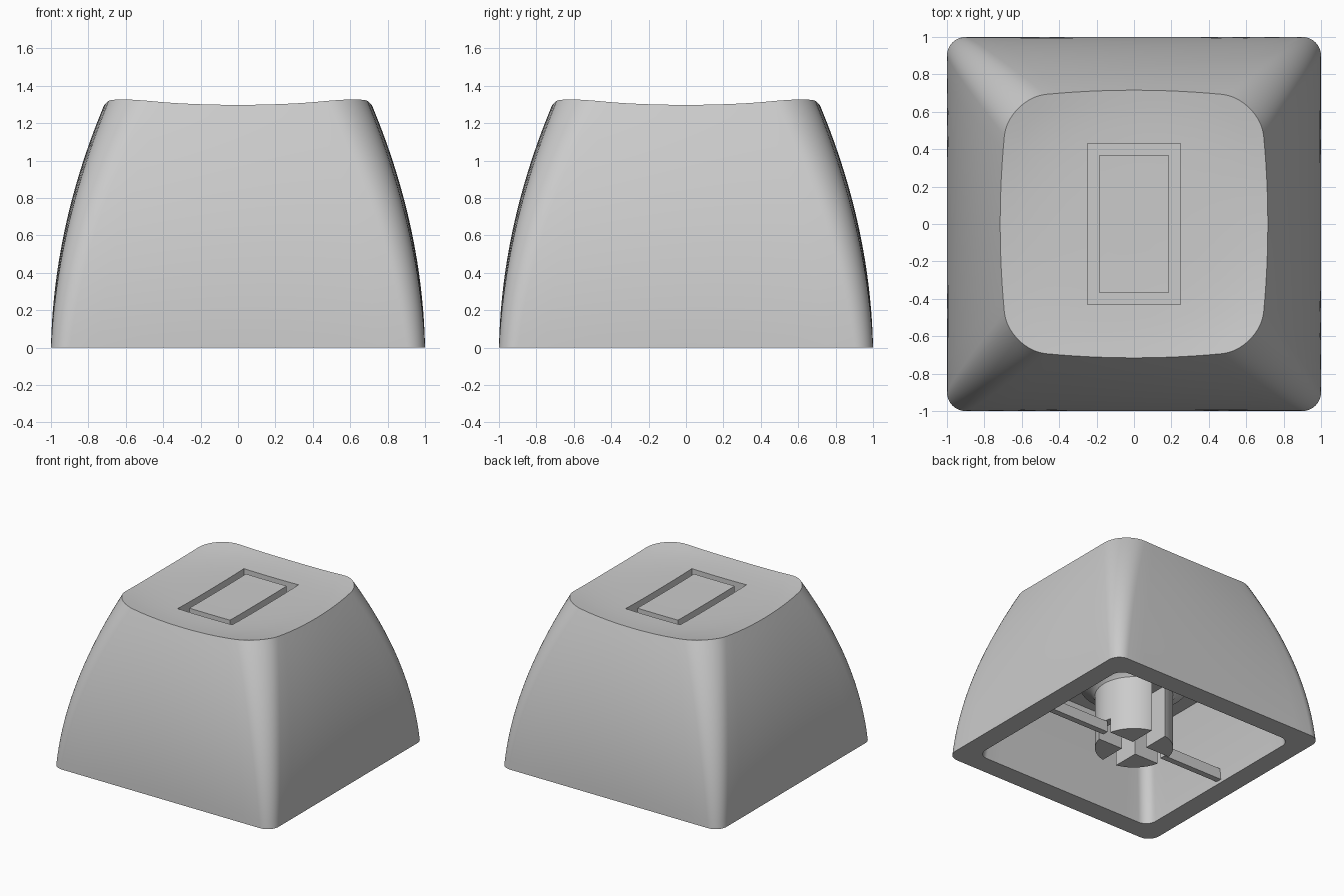
import bpy, bmesh, math
from mathutils import Matrix, Vector

if "Cube" in bpy.data.objects:
    bpy.data.objects.remove(bpy.data.objects["Cube"], do_unlink=True)

GREY = (0.6, 0.6, 0.6, 1.0)
plastic = bpy.data.materials.new("grey plastic")
plastic.use_nodes = True
plastic.diffuse_color = GREY
plastic.node_tree.nodes["Principled BSDF"].inputs["Base Color"].default_value = GREY

RIM_Z = 1.3
CEILING = 0.72


def finish(bm, name):
    bmesh.ops.recalc_face_normals(bm, faces=bm.faces)
    mesh = bpy.data.meshes.new(name)
    bm.to_mesh(mesh)
    bm.free()
    mesh.materials.append(plastic)
    obj = bpy.data.objects.new(name, mesh)
    bpy.context.collection.objects.link(obj)
    return obj


def box(name, size, centre):
    bm = bmesh.new()
    bmesh.ops.create_cube(bm, size=1, matrix=Matrix.Translation(centre) @ Matrix.Diagonal((*size, 1)))
    return finish(bm, name)


def select(obj):
    bpy.ops.object.select_all(action="DESELECT")
    obj.select_set(True)
    bpy.context.view_layer.objects.active = obj


def cut(obj, cutter):
    cutter.hide_render = True
    mod = obj.modifiers.new("cut", "BOOLEAN")
    mod.operation = "DIFFERENCE"
    mod.solver = "EXACT"
    mod.object = cutter
    select(obj)
    bpy.ops.object.modifier_apply(modifier=mod.name)
    bpy.data.objects.remove(cutter, do_unlink=True)


def smooth(obj):
    select(obj)
    bpy.ops.object.shade_smooth_by_angle(angle=math.radians(30))


def outline(half, radius, bow=0.0, arc=10, straight=12):
    """Rounded square with slightly bowed sides."""
    core, pts = half - bow, []
    flat = core - radius
    for k in range(4):
        side = [Vector((core, -flat + 2 * flat * i / straight)) for i in range(straight)]
        bend = [Vector((flat + radius * math.cos(a), flat + radius * math.sin(a)))
                for a in (math.pi / 2 * i / arc for i in range(arc))]
        for p in side + bend:
            x = p.x + bow * p.x / core * (1 - (p.y / core) ** 2)
            y = p.y + bow * p.y / core * (1 - (p.x / core) ** 2)
            pts.append(Matrix.Rotation(k * math.pi / 2, 2) @ Vector((x, y)))
    return pts


def half_width(z):
    return 1 - 0.02 * z - 0.153 * z * z


def dish(p):
    return 1.274 + 0.089 * p.length_squared ** 2


def bridge(bm, a, b):
    n = len(a)
    for i in range(n):
        bm.faces.new((a[i], a[(i + 1) % n], b[(i + 1) % n], b[i]))


# Cap shell: inner cavity, bottom rim, curved sides and dished top as one skin
bm = bmesh.new()
rings = []
for i in range(6, -1, -1):
    z = CEILING * i / 6
    rings.append([bm.verts.new((*p, z)) for p in outline(0.835 - 0.08 * z - 0.107 * z * z, 0.09)])
rim = outline(half_width(RIM_Z), 0.2, 0.045)
ROWS = 20
for i in range(ROWS + 1):
    t = i / ROWS
    pts = outline(half_width(RIM_Z * t), 0.1 + 0.1 * t, 0.045 * t)
    rings.append([bm.verts.new((*p, t * dish(r))) for p, r in zip(pts, rim)])
for i in range(9, 0, -1):
    pts = [p * i / 10 for p in rim]
    rings.append([bm.verts.new((*p, dish(p))) for p in pts])
for a, b in zip(rings, rings[1:]):
    bridge(bm, a, b)
bm.faces.new(rings[0])
centre = bm.verts.new((0, 0, dish(Vector((0, 0)))))
last = rings[-1]
for i, v in enumerate(last):
    bm.faces.new((v, last[(i + 1) % len(last)], centre))
cap = finish(bm, "cap_shell")

# Rectangular groove in the top
bm = bmesh.new()
loops = []
for hx, hy, z in ((0.248, 0.43, 1.19), (0.248, 0.43, 1.5), (0.185, 0.368, 1.5), (0.185, 0.368, 1.19)):
    loops.append([bm.verts.new((sx * hx, sy * hy, z))
                  for sx, sy in ((-1, -1), (1, -1), (1, 1), (-1, 1))])
for a, b in zip(loops, loops[1:] + loops[:1]):
    bridge(bm, a, b)
cut(cap, finish(bm, "groove_cutter"))
smooth(cap)

# Stem with a flared collar
bm = bmesh.new()
rings = []
for r, z in ((0.295, 0), (0.295, 0.45), (0.33, 0.5), (0.41, 0.54), (0.41, CEILING + 0.02)):
    rings.append([bm.verts.new((r * math.cos(a), r * math.sin(a), z))
                  for a in (math.tau * i / 48 for i in range(48))])
for a, b in zip(rings, rings[1:]):
    bridge(bm, a, b)
bm.faces.new(rings[0])
bm.faces.new(rings[-1])
stem = finish(bm, "stem")

# Cross-shaped socket: deep along y, shallow through the wall along x
SLOT, DEPTH = 0.13, 0.44
for size, top in (((SLOT, 0.8), DEPTH), ((0.46, SLOT), DEPTH), ((0.8, SLOT), 0.12)):
    cut(stem, box("slot_cutter", (*size, top + 0.1), (0, 0, (top - 0.1) / 2)))
smooth(stem)

# Thin braces between the stem and the side walls
for side, name in ((1, "left_brace"), (-1, "right_brace")):
    box(name, (0.56, 0.05, 0.09), (side * 0.56, 0, 0.07))
